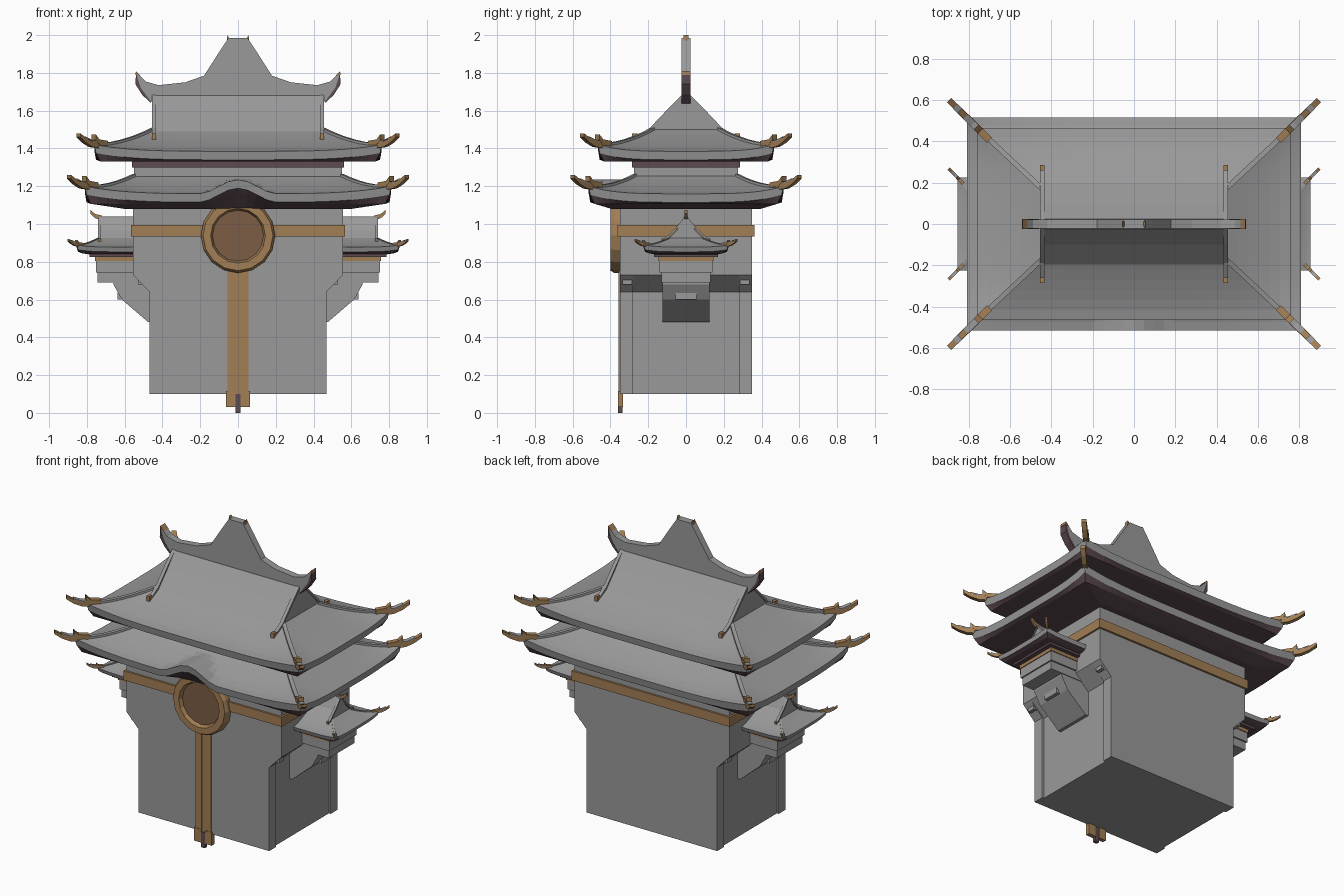
import bpy, bmesh, math

if "Cube" in bpy.data.objects:
    bpy.data.objects.remove(bpy.data.objects["Cube"])


def material(name, rgb):
    m = bpy.data.materials.new(name)
    m.diffuse_color = (*rgb, 1)
    m.use_nodes = True
    m.node_tree.nodes["Principled BSDF"].inputs["Base Color"].default_value = m.diffuse_color
    return m


GRAY = material("stone_gray", (0.32, 0.32, 0.32))
GOLD = material("aged_gold", (0.36, 0.21, 0.09))
PURPLE = material("dark_plum", (0.11, 0.07, 0.085))
BROWN = material("brown_disc", (0.20, 0.11, 0.06))


def finish(name, bm, *mats):
    bmesh.ops.recalc_face_normals(bm, faces=bm.faces[:])
    me = bpy.data.meshes.new(name)
    bm.to_mesh(me)
    bm.free()
    for m in mats:
        me.materials.append(m)
    ob = bpy.data.objects.new(name, me)
    bpy.context.collection.objects.link(ob)
    return ob


def loft(name, rings, mats, index=None):
    """Skin closed rings, cap both ends; index[k] colours the band after ring k."""
    bm = bmesh.new()
    vs = [[bm.verts.new(p) for p in r] for r in rings]
    n = len(vs[0])
    for k in range(len(vs) - 1):
        for i in range(n):
            j = (i + 1) % n
            f = bm.faces.new((vs[k][i], vs[k][j], vs[k + 1][j], vs[k + 1][i]))
            f.material_index = index[k] if index else 0
    bm.faces.new(vs[0])
    f = bm.faces.new(vs[-1])
    f.material_index = index[-1] if index else 0
    return finish(name, bm, *mats)


def box(name, x0, x1, y0, y1, z0, z1, mat):
    return loft(name, [[(x0, y0, z), (x1, y0, z), (x1, y1, z), (x0, y1, z)] for z in (z0, z1)], [mat])


def prism(name, pts, axis, a, b, mat):
    if axis == 'y':
        rings = [[(p, d, q) for p, q in pts] for d in (a, b)]
    else:
        rings = [[(d, p, q) for p, q in pts] for d in (a, b)]
    return loft(name, rings, [mat])


def beam(name, pts, w, h, mat):
    """Box section swept along a path; h is one height or one per point."""
    dx, dy = pts[-1][0] - pts[0][0], pts[-1][1] - pts[0][1]
    l = math.hypot(dx, dy)
    nx, ny = -dy / l * w, dx / l * w
    hs = h if isinstance(h, list) else [h] * len(pts)
    rings = [[(x - nx, y - ny, z), (x + nx, y + ny, z), (x + nx, y + ny, z + t), (x - nx, y - ny, z + t)]
             for (x, y, z), t in zip(pts, hs)]
    return loft(name, rings, [mat])


def roof(name, cx, ax, ay, tx, ty, wx, wy, ze, zt, lift, fascia, drop, bump=0.0, horn=1.0):
    """Curved hip roof: gray tiles and fascia, plum soffit, ribs and horns at the corners."""
    N, M = 32, 6

    def height(t, s):
        return ze + (zt - ze) * t ** 1.35 + lift * abs(s) ** 4 * (1 - t) ** 2

    def arch(x, y):
        return bump * (0.5 + 0.5 * math.cos(math.pi * x / 0.21)) if y < 0 and abs(x) < 0.21 else 0.0

    def ring(hx, hy, zf):
        pts = []
        for side in range(4):
            for i in range(N):
                s = -1 + 2 * i / N
                u, v = [(s, -1), (1, s), (-s, 1), (-1, -s)][side]
                x, y = u * hx, v * hy
                pts.append((cx + x, y, zf(x, y if side == 0 else 1, s)))
        return pts

    def lerp(a, b, t):
        return a + (b - a) * t

    zb = ze - fascia
    rings = []
    for k in range(M, -1, -1):
        t = k / M
        rings.append(ring(lerp(ax, tx, t), lerp(ay, ty, t),
                          lambda x, y, s, t=t: max(height(t, s), ze + arch(x, y) if bump else 0)))
    rings.append(ring(ax - 0.008, ay - 0.008, lambda x, y, s: height(0, s) - fascia + arch(x, y)))
    rings.append(ring(ax - 0.03, ay - 0.03, lambda x, y, s: zb - 0.008 + arch(x, y) * 0.8))
    rings.append(ring(wx, wy, lambda x, y, s: zb - drop))
    loft(name, rings, [GRAY, PURPLE], [0] * (M + 1) + [1, 1, 1])

    for sx in (-1, 1):
        for sy in (-1, 1):
            def corner(o, z):
                return (cx + sx * (ax + o), sy * (ay + o), z)
            # hip rib following the roof curve
            rib = []
            for k in range(M, -1, -1):
                t = k / M
                rib.append((cx + sx * lerp(ax, tx, t), sy * lerp(ay, ty, t), height(t, 1) - 0.005))
            beam(name + "_hip_rib", rib, 0.012 * horn, 0.015 * horn, GRAY)
            # upturned horn with a gold tip, and a gold knob on the rib
            zc = ze + lift - 0.02 * horn
            hp = [corner(o * horn, zc + d * horn) for o, d in ((-0.03, 0), (0.02, 0.008), (0.055, 0.03), (0.085, 0.06))]
            hh = [0.034 * horn, 0.03 * horn, 0.026 * horn, 0.02 * horn]
            beam(name + "_horn", hp, 0.015 * horn, hh, GOLD)
            beam(name + "_horn_cap", [(x, y, z + t) for (x, y, z), t in zip(hp[:3], hh)],
                 0.016 * horn, 0.006, GRAY)
            beam(name + "_knob", [corner(-0.06 * horn, zc + 0.012 * horn), corner(-0.015 * horn, zc + 0.02 * horn),
                                  corner(0.004 * horn, zc + 0.045 * horn)], 0.017 * horn, 0.028 * horn, GOLD)


# main body: recessed sides between front and back walls, flaring out near the top
def body_profile(w):
    right = [(w, 0.1), (w, 0.64), (0.555, 0.73), (0.555, 1.1)]
    return right + [(-x, z) for x, z in reversed(right)]


prism("body_core", body_profile(0.455), 'y', -0.3, 0.3, GRAY)
for sy in (-1, 1):
    prism("body_wall", body_profile(0.468), 'y', sy * 0.28, sy * 0.35, GRAY)
    for sx in (-1, 1):
        box("corner_bracket", sx * 0.46, sx * 0.53, sy * 0.285, sy * 0.335, 0.68, 0.73, GRAY)
box("gold_band", -0.567, 0.567, -0.363, 0.363, 0.935, 0.995, GOLD)

# round front medallion
prof = [(0.197, -0.33), (0.197, -0.38), (0.185, -0.4), (0.145, -0.4), (0.135, -0.375)]
loft("medallion", [[(r * math.cos(i * math.pi / 8), y, 0.938 + r * math.sin(i * math.pi / 8))
                    for i in range(16)] for r, y in prof], [GOLD, BROWN], [0, 0, 0, 0, 1])

# hanging gold bars with a dark centre strip
for sx in (-1, 1):
    box("hanging_bar", sx * 0.012, sx * 0.056, -0.357, -0.335, 0.03, 0.78, GOLD)
    box("hanging_bar_foot", sx * 0.014, sx * 0.064, -0.36, -0.333, 0.03, 0.115, GOLD)
box("hanging_strip", -0.012, 0.012, -0.353, -0.337, 0.0, 0.78, GOLD)
box("hanging_strip_foot", -0.014, 0.014, -0.359, -0.336, 0.0, 0.1, PURPLE)

# two stacked roofs and the storey between
roof("lower_roof", 0, 0.81, 0.515, 0.55, 0.27, 0.6, 0.395, 1.16, 1.255, 0.04, 0.045, 0.035, bump=0.075)
box("upper_storey", -0.55, 0.55, -0.275, 0.275, 1.2, 1.36, GRAY)
box("upper_storey_beam", -0.56, 0.56, -0.285, 0.285, 1.3, 1.335, PURPLE)
roof("upper_roof", 0, 0.76, 0.465, 0.45, 0.175, 0.57, 0.295, 1.385, 1.5, 0.035, 0.045, 0.01)

# gable on top with barge strips ending in gold
prism("gable", [(-0.2, 1.485), (0.2, 1.485), (0.1, 1.59), (0.025, 1.68), (-0.025, 1.68), (-0.1, 1.59)],
      'x', -0.45, 0.45, GRAY)
for sx in (-1, 1):
    for sy in (-1, 1):
        x = sx * 0.445
        beam("barge_strip", [(x, sy * 0.01, 1.675), (x, sy * 0.1, 1.585), (x, sy * 0.19, 1.49), (x, sy * 0.265, 1.445)],
             0.011, 0.02, GRAY)
        box("barge_tip", x - 0.011, x + 0.011, sy * 0.258, sy * 0.285, 1.44, 1.48, GOLD)

# crested ridge plate
half = [(0.05, 1.985), (0.10, 1.91), (0.18, 1.785), (0.28, 1.75), (0.42, 1.735), (0.49, 1.755), (0.54, 1.805),
        (0.535, 1.74), (0.5, 1.69), (0.46, 1.645), (0.44, 1.675)]
prism("ridge_crest", half + [(-x, z) for x, z in reversed(half)], 'y', -0.023, 0.023, GRAY)
for sx in (-1, 1):
    prism("ridge_end", [(sx * x, z) for x, z in ((0.54, 1.797), (0.543, 1.74), (0.508, 1.685), (0.46, 1.638), (0.47, 1.66),
                                                  (0.515, 1.72))], 'y', -0.025, 0.025, PURPLE)
    prism("ridge_end_tip", [(sx * 0.515, 1.782), (sx * 0.54, 1.81), (sx * 0.543, 1.79)], 'y', -0.024, 0.024, GOLD)
    prism("crest_tip", [(sx * 0.044, 1.98), (sx * 0.056, 2.0), (sx * 0.06, 1.965)], 'y', -0.012, 0.012, GOLD)

# side turrets on corbels
for sx in (-1, 1):
    c = sx * 0.62
    prism("turret_corbel", [(sx * x, z) for x, z in ((0.44, 0.48), (0.475, 0.48), (0.615, 0.6), (0.66, 0.68), (0.66, 0.72),
                                                     (0.44, 0.72))], 'y', -0.125, 0.125, GRAY)
    box("turret_window", sx * 0.6, sx * 0.638, -0.055, 0.055, 0.6, 0.635, GRAY)
    box("turret_base", sx * 0.45, sx * 0.743, -0.13, 0.13, 0.69, 0.745, GRAY)
    box("turret_body", sx * 0.45, sx * 0.752, -0.14, 0.14, 0.742, 0.805, GRAY)
    box("turret_band", sx * 0.45, sx * 0.757, -0.145, 0.145, 0.803, 0.825, GOLD)
    box("turret_soffit", sx * 0.45, sx * 0.785, -0.17, 0.17, 0.825, 0.85, PURPLE)
    roof("turret_roof", c, 0.235, 0.225, 0.12, 0.09, 0.14, 0.145, 0.878, 0.925, 0.012, 0.025, 0.018, horn=0.5)
    prism("turret_gable", [(-0.1, 0.915), (0.1, 0.915), (0.05, 0.965), (0.012, 1.035), (-0.012, 1.035), (-0.05, 0.965)],
          'x', sx * 0.5, sx * 0.735, GRAY)
    for sy in (-1, 1):
        beam("turret_barge", [(sx * 0.732, sy * 0.005, 1.025), (sx * 0.732, sy * 0.055, 0.965),
                              (sx * 0.732, sy * 0.12, 0.905)], 0.008, 0.014, GRAY)
        box("turret_barge_tip", sx * 0.724, sx * 0.74, sy * 0.115, sy * 0.13, 0.9, 0.922, GOLD)
    beam("turret_ridge", [(sx * 0.54, 0, 1.022), (sx * 0.74, 0, 1.022)], 0.01, 0.018, GRAY)
    beam("turret_ridge_horn", [(sx * 0.72, 0, 1.02), (sx * 0.755, 0, 1.03), (sx * 0.782, 0, 1.055)],
         0.008, [0.025, 0.022, 0.02], GOLD)
